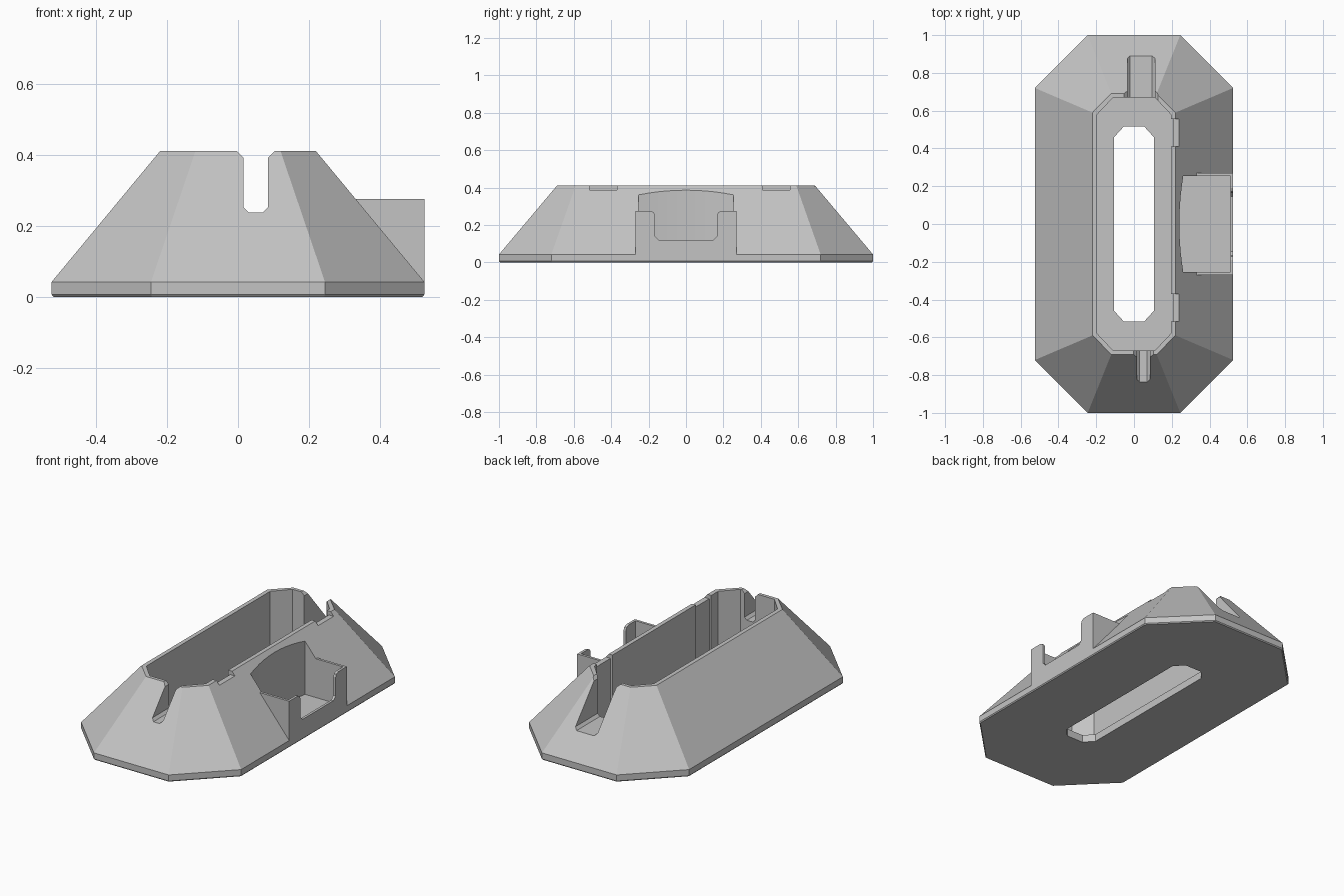
import bpy
import bmesh

if "Cube" in bpy.data.objects:
    bpy.data.objects.remove(bpy.data.objects["Cube"])

grey = bpy.data.materials.new("light grey")
grey.diffuse_color = (0.55, 0.55, 0.55, 1)
grey.use_nodes = True
grey.node_tree.nodes["Principled BSDF"].inputs["Base Color"].default_value = grey.diffuse_color


def octagon(hx, hy, cx, cy):
    """Counter-clockwise rectangle of half size hx, hy with corners cut to cx, cy."""
    return [(hx, -cy), (hx, cy), (cx, hy), (-cx, hy),
            (-hx, cy), (-hx, -cy), (-cx, -hy), (cx, -hy)]


def loft(name, rings):
    """Closed solid through a stack of matching rings of 3D points."""
    bm = bmesh.new()
    loops = [[bm.verts.new(p) for p in ring] for ring in rings]
    n = len(loops[0])
    for a, b in zip(loops, loops[1:]):
        for i in range(n):
            j = (i + 1) % n
            bm.faces.new((a[i], a[j], b[j], b[i]))
    bm.faces.new(loops[0][::-1])
    bm.faces.new(loops[-1])
    bmesh.ops.recalc_face_normals(bm, faces=bm.faces[:])
    mesh = bpy.data.meshes.new(name)
    bm.to_mesh(mesh)
    bm.free()
    mesh.materials.append(grey)
    obj = bpy.data.objects.new(name, mesh)
    bpy.context.collection.objects.link(obj)
    return obj


def prism(name, outline, lo, hi, axis="z"):
    """Extrude a 2D outline along an axis."""
    place = {"x": lambda p, t: (t, p[0], p[1]),
             "y": lambda p, t: (p[0], t, p[1]),
             "z": lambda p, t: (p[0], p[1], t)}[axis]
    return loft(name, [[place(p, t) for p in outline] for t in (lo, hi)])


def box(name, x0, x1, y0, y1, z0, z1):
    return prism(name, [(x0, y0), (x1, y0), (x1, y1), (x0, y1)], z0, z1)


def combine(target, tool, operation="DIFFERENCE"):
    mod = target.modifiers.new(tool.name, "BOOLEAN")
    mod.operation, mod.solver, mod.object = operation, "EXACT", tool
    bpy.context.view_layer.objects.active = target
    bpy.ops.object.modifier_apply(modifier=mod.name)
    bpy.data.objects.remove(tool)


def slot(x0, x1, floor, c=0.015, rim=0.41):
    """Slot outline with chamfered bottom corners and a flared mouth."""
    return [(x0 + c, floor), (x1 - c, floor), (x1, floor + c), (x1, rim - 0.018),
            (x1 + 0.018, rim), (x1 + 0.018, 0.5), (x0 - 0.018, 0.5),
            (x0 - 0.018, rim), (x0, rim - 0.018), (x0, floor + c)]


# Tapered eight-sided shell with a short vertical skirt
levels = [(0, (0.52, 0.995, 0.243, 0.717)), (0.006, (0.525, 1, 0.245, 0.72)),
          (0.042, (0.525, 1, 0.245, 0.72)), (0.41, (0.22, 0.69, 0.12, 0.59))]
housing = loft("housing", [[(x, y, z) for x, y in octagon(*dims)] for z, dims in levels])

# Side pocket housing standing out of the slope
combine(housing, box("pocket_block", 0.3, 0.525, -0.27, 0.27, 0.02, 0.275), "UNION")

# Main cavity and the opening through its floor
combine(housing, prism("cavity", octagon(0.195, 0.67, 0.11, 0.58), 0.045, 0.6))
combine(housing, prism("floor_opening", octagon(0.105, 0.515, 0.055, 0.46), -0.1, 0.2))

# Side pocket with a curved back wall
arc = [(0.24 + 0.021 * (t / 5) ** 2, 0.255 * t / 5) for t in range(5, -6, -1)]
combine(housing, prism("pocket", arc + [(0.51, -0.255), (0.51, 0.255)], 0.045, 0.6))

# U-shaped opening in the outer pocket wall
half = [(0.145, 0.12), (0.165, 0.14), (0.165, 0.25), (0.172, 0.267), (0.19, 0.275), (0.19, 0.4)]
outline = half + [(-y, z) for y, z in reversed(half)]
combine(housing, prism("pocket_opening", outline, 0.45, 0.6, "x"))

# Cable slots at the front and back ends
combine(housing, prism("front_slot", slot(0.015, 0.085, 0.237), -1.1, -0.6, "y"))
combine(housing, prism("back_slot", slot(-0.035, 0.11, 0.172), 0.6, 1.1, "y"))

# Rim notches with shallow grooves down the inner wall
for y0, y1 in ((-0.515, -0.37), (0.41, 0.555)):
    combine(housing, box("rim_notch", 0.15, 0.3, y0, y1, 0.387, 0.5))
    combine(housing, box("wall_groove", 0.15, 0.208, y0, y1, 0.046, 0.5))
